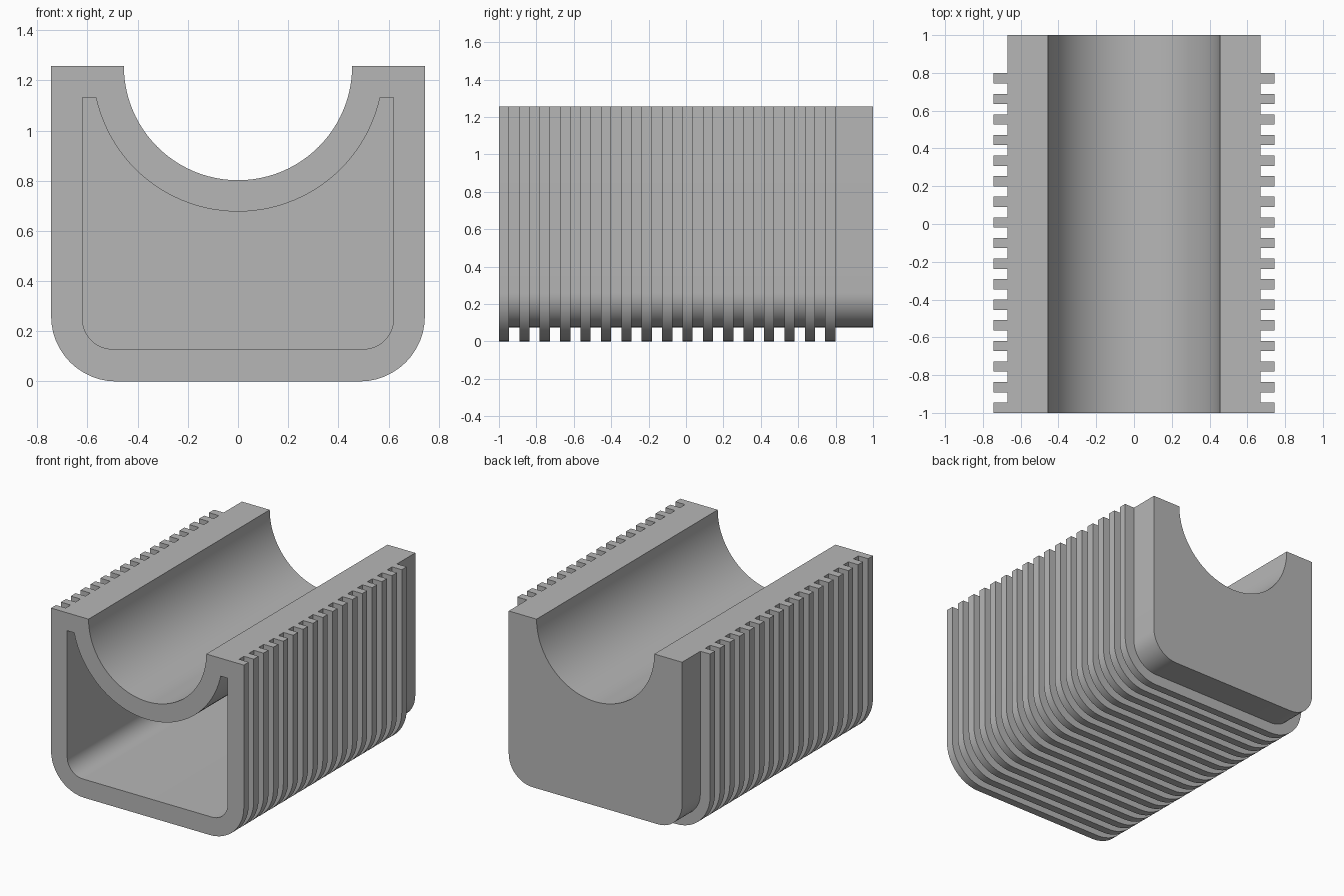
import bpy, bmesh, math

if "Cube" in bpy.data.objects:
    bpy.data.objects.remove(bpy.data.objects["Cube"])

TOP, HALF_W, R_OUT = 1.257, 0.745, 0.26      # outer section
DEPTH = 0.075                                # groove depth
R_TROUGH, WALL = 0.455, 0.125
RIBS, PITCH = 17, 0.109
SEG, ARC_SEG = 12, 48


def u_path(w, bottom, top, r):
    """Rounded U from the top left, round the bottom, to the top right (x, z)."""
    right = [(w - r + r * math.sin(a), bottom + r - r * math.cos(a))
             for a in (math.pi / 2 * i / SEG for i in range(SEG + 1))]
    left = [(-x, z) for x, z in reversed(right)]
    return [(-w, top)] + left + right + [(w, top)]


def arc_path(r, top):
    """Trough arc from the right end, through the lowest point, to the left end."""
    a0 = math.asin((TOP - top) / r)
    angles = [a0 + (math.pi - 2 * a0) * i / ARC_SEG for i in range(ARC_SEG + 1)]
    return [(r * math.cos(a), TOP - r * math.sin(a)) for a in angles]


def outer_section(inset):
    core_w = HALF_W - DEPTH
    return (u_path(HALF_W - inset, inset, TOP, R_OUT - inset)
            + [(core_w, TOP)] + arc_path(R_TROUGH, TOP) + [(-core_w, TOP)])


def loft(bm, stations):
    """Skin a list of (y, closed section) and return the vertex rings."""
    rings = [[bm.verts.new((x, y, z)) for x, z in sec] for y, sec in stations]
    for a, b in zip(rings, rings[1:]):
        for i in range(len(a)):
            j = (i + 1) % len(a)
            bm.faces.new((a[i], a[j], b[j], b[i]))
    return rings


bm = bmesh.new()

# Ribbed outer skin: sections step between rib size and core size
rib, core = outer_section(0), outer_section(DEPTH)
stations = []
for k in range(RIBS):
    y0 = -1 + k * PITCH
    y1 = y0 + PITCH / 2
    if k:
        stations.append((y0, core))
    stations += [(y0, rib), (y1, rib), (y1, core)]
stations.append((1, core))
rings = loft(bm, stations)
bm.faces.new(rings[-1])                      # closed back

# Hollow inside, open at the front
cavity = (u_path(HALF_W - WALL, WALL + 0.004, TOP - WALL, 0.12)
          + arc_path(R_TROUGH + WALL, TOP - WALL))
rings = loft(bm, [(-1, cavity), (1 - WALL, cavity)])
bm.faces.new(rings[-1])

# Weld the shared points, then fill the front rim
bmesh.ops.remove_doubles(bm, verts=bm.verts[:], dist=1e-5)
front = [e for e in bm.edges if len(e.link_faces) == 1
         and all(v.co.y < -0.9999 for v in e.verts)]
bmesh.ops.triangle_fill(bm, use_beauty=True, edges=front)
bmesh.ops.recalc_face_normals(bm, faces=bm.faces[:])

mesh = bpy.data.meshes.new("ribbed_trough_housing")
bm.to_mesh(mesh)
bm.free()
housing = bpy.data.objects.new("ribbed_trough_housing", mesh)
bpy.context.collection.objects.link(housing)

grey = bpy.data.materials.new("plain grey")
grey.diffuse_color = (0.47, 0.47, 0.47, 1)
grey.use_nodes = True
grey.node_tree.nodes["Principled BSDF"].inputs["Base Color"].default_value = grey.diffuse_color
mesh.materials.append(grey)

bpy.context.view_layer.objects.active = housing
housing.select_set(True)
bpy.ops.object.shade_smooth_by_angle(angle=math.radians(30))
